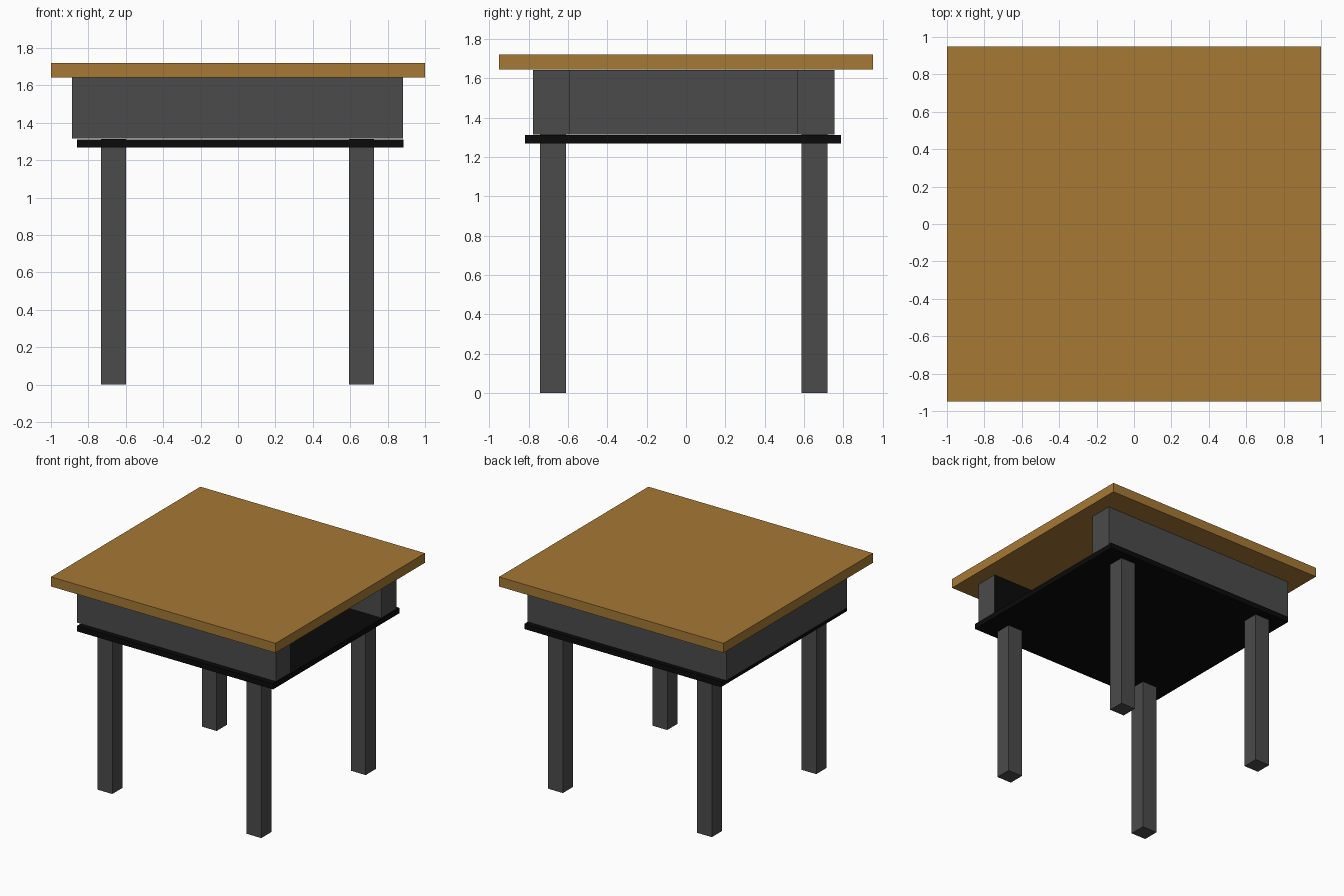
import bpy
import bmesh

if "Cube" in bpy.data.objects:
    bpy.data.objects.remove(bpy.data.objects["Cube"])


def material(name, rgb):
    m = bpy.data.materials.new(name)
    m.diffuse_color = (*rgb, 1)
    m.use_nodes = True
    m.node_tree.nodes["Principled BSDF"].inputs["Base Color"].default_value = m.diffuse_color
    return m


wood = material("wood", (0.38, 0.19, 0.035))
grey = material("dark_grey", (0.07, 0.07, 0.07))
black = material("black", (0.003, 0.003, 0.003))


def prism(name, outline, z0, z1, mat):
    """Extrude a flat outline from z0 up to z1."""
    bm = bmesh.new()
    base = bm.faces.new([bm.verts.new((x, y, z0)) for x, y in outline])
    ext = bmesh.ops.extrude_face_region(bm, geom=[base])
    for v in ext["geom"]:
        if isinstance(v, bmesh.types.BMVert):
            v.co.z = z1
    bmesh.ops.recalc_face_normals(bm, faces=bm.faces)
    mesh = bpy.data.meshes.new(name)
    bm.to_mesh(mesh)
    bm.free()
    mesh.materials.append(mat)
    obj = bpy.data.objects.new(name, mesh)
    bpy.context.collection.objects.link(obj)
    return obj


def box(name, x0, x1, y0, y1, z0, z1, mat):
    return prism(name, [(x0, y0), (x1, y0), (x1, y1), (x0, y1)], z0, z1, mat)


# Table top
box("table_top", -1, 1, -0.95, 0.95, 1.643, 1.72, wood)

# U-shaped apron, open on the right side
apron = prism("apron", [(-0.888, -0.777), (0.882, -0.777), (0.882, -0.589),
                        (-0.70, -0.589), (-0.70, 0.563), (0.882, 0.563),
                        (0.882, 0.754), (-0.888, 0.754)], 1.315, 1.641, grey)
# Black inner face of the front apron
apron.data.materials.append(black)
for face in apron.data.polygons:
    if face.normal.y > 0.9 and face.center.y < 0:
        face.material_index = 1

# Shelf board under the apron
box("shelf_board", -0.862, 0.885, -0.817, 0.787, 1.268, 1.312, black)

# Four square legs
for side, x in (("left", -0.733), ("right", 0.594)):
    for end, y in (("front", -0.742), ("back", 0.586)):
        box(f"{end}_{side}_leg", x, x + 0.133, y, y + 0.132, 0, 1.314, grey)
